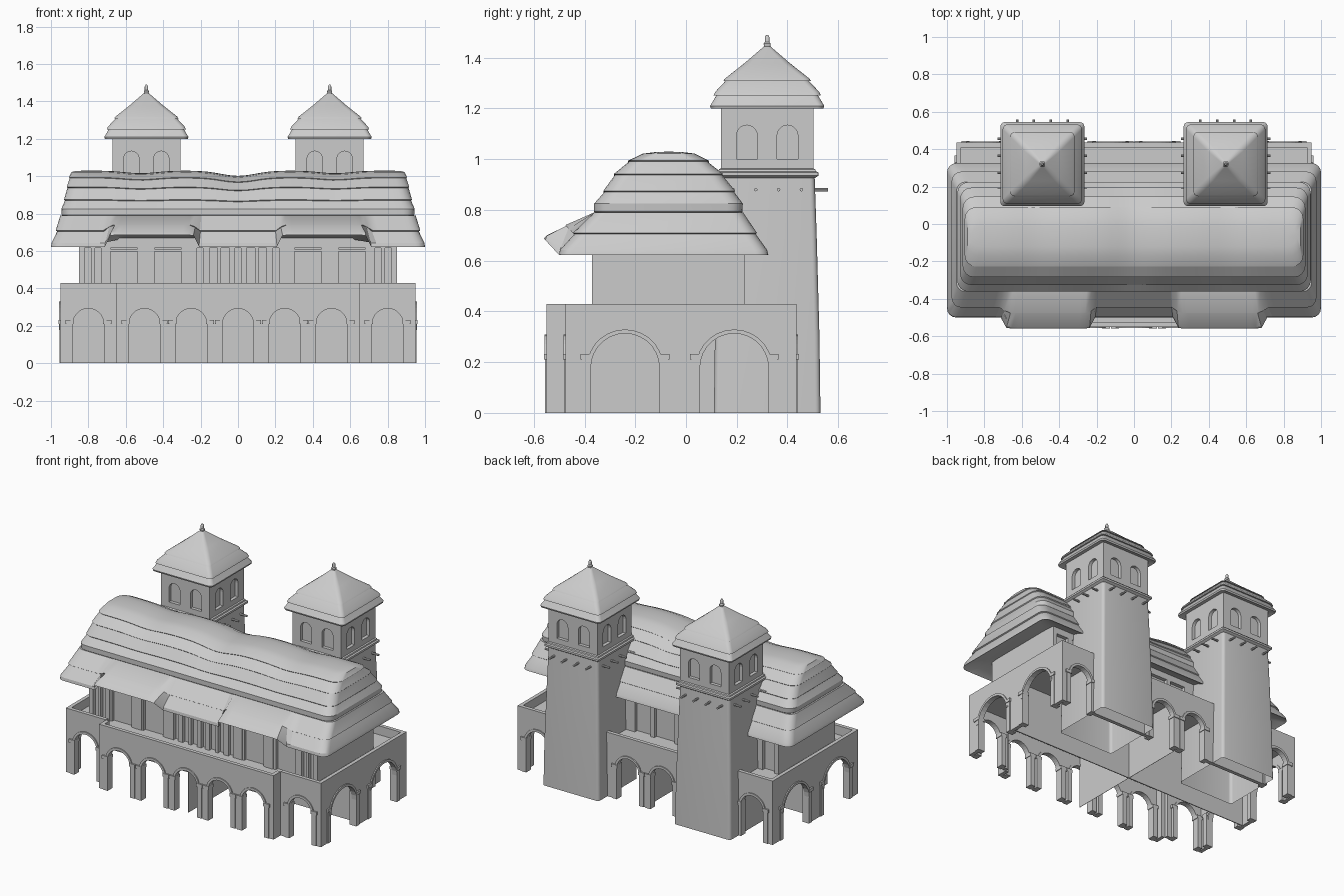
import bpy, bmesh, math
from mathutils import Vector

if "Cube" in bpy.data.objects:
    bpy.data.objects.remove(bpy.data.objects["Cube"])

def finish(bm, name, smooth=None):
    bmesh.ops.recalc_face_normals(bm, faces=bm.faces[:])
    me = bpy.data.meshes.new(name)
    bm.to_mesh(me)
    bm.free()
    ob = bpy.data.objects.new(name, me)
    bpy.context.collection.objects.link(ob)
    if smooth:
        bpy.ops.object.select_all(action='DESELECT')
        ob.select_set(True)
        bpy.context.view_layer.objects.active = ob
        bpy.ops.object.shade_smooth_by_angle(angle=math.radians(smooth))
    return ob

def prism(bm, pts, origin, u, n, a, b):
    """Extrude a (u, z) outline along n from a to b."""
    o, u, n = Vector(origin), Vector(u), Vector(n)
    rings = [[bm.verts.new(o + u * p + n * d + Vector((0, 0, z))) for p, z in pts] for d in (a, b)]
    bm.faces.new(rings[0])
    bm.faces.new(rings[1])
    k = len(pts)
    for i in range(k):
        j = (i + 1) % k
        bm.faces.new((rings[0][i], rings[0][j], rings[1][j], rings[1][i]))

def box(bm, x0, x1, y0, y1, z0, z1):
    prism(bm, [(x0, z0), (x1, z0), (x1, z1), (x0, z1)], (0, 0, 0), (1, 0, 0), (0, 1, 0), y0, y1)

def arc(c, z, r, n=14):
    """Half circle from left to right."""
    return [(c - r * math.cos(math.pi * i / n), z + r * math.sin(math.pi * i / n)) for i in range(n + 1)]

def ring(hx, y0, y1, z, r, nx):
    """Rounded rectangle in plan, long sides cut into nx pieces."""
    cy, hy = (y0 + y1) / 2, (y1 - y0) / 2
    r = min(r, hy * .9, hx * .9)
    pts = []
    for q, (sx, sy) in enumerate([(1, 1), (-1, 1), (-1, -1), (1, -1)]):
        for i in range(5):
            t = math.pi / 2 * (q + i / 4)
            pts.append((sx * (hx - r) + r * math.cos(t), cy + sy * (hy - r) + r * math.sin(t), z))
        if q in (0, 2):
            for i in range(1, nx):
                pts.append((sx * (hx - r) * (1 - 2 * i / nx), cy + sy * hy, z))
    return pts

def loft(name, rings, r=.03, nx=1, x=0, move=None, bottom=True, ridge=False, smooth=28):
    bm = bmesh.new()
    loops = []
    for args in rings:
        pts = [Vector(p) for p in ring(*args, r, nx)]
        loops.append([bm.verts.new(p + Vector((x, 0, 0)) + (move(p) if move else Vector())) for p in pts])
    k = len(loops[0])
    for a, b in zip(loops, loops[1:]):
        for i in range(k):
            j = (i + 1) % k
            bm.faces.new((a[i], a[j], b[j], b[i]))
    if bottom:
        bm.faces.new(loops[0])
    if ridge:   # close the top along a ridge line
        bmesh.ops.remove_doubles(bm, verts=loops[-1], dist=.003)
    else:
        bm.faces.new(loops[-1])
    return finish(bm, name, smooth)

def arcade(name, u0, u1, arches, r, spring, origin, u, n):
    """Wall with arched openings, raised arch bands, pilasters and imposts."""
    h, bm = .43, bmesh.new()
    pts = [(u0, 0)]
    for c in arches:
        pts += [(c - r, 0)] + arc(c, spring, r) + [(c + r, 0)]
    prism(bm, pts + [(u1, 0), (u1, h), (u0, h)], origin, u, n, -.025, 0)
    for c in arches:
        prism(bm, arc(c, spring, r + .016) + arc(c, spring, r)[::-1], origin, u, n, -.03, .007)
        for s in (-1, 1):
            def bar(a, b, z0, z1, d):
                p, q = sorted((c + s * a, c + s * b))
                prism(bm, [(p, z0), (q, z0), (q, z1), (p, z1)], origin, u, n, -.045, d)
            bar(r, r + .034, 0, .21, .005)
            bar(r - .004, r + .04, .21, .232, .01)
    return finish(bm, name)

X, Y = (1, 0, 0), (0, 1, 0)

# Ground floor arcades
arcade("front_arcade", -.65, .65, [-.5, -.25, 0, .25, .5], .083, .21, (0, -.55, 0), X, (0, -1, 0))
arcade("back_arcade", -.95, .95, [-.8, -.125, .125, .8], .083, .21, (0, .435, 0), X, Y)
for s, side in ((-1, "left"), (1, "right")):
    lo, hi = sorted((s * .65, s * .95))
    arcade(side + "_corner_arcade", lo, hi, [s * .8], .083, .21, (0, -.475, 0), X, (0, -1, 0))
    arcade(side + "_side_arcade", -.475, .435, [-.24, .19], .135, .178, (s * .95, 0, 0), Y, (s, 0, 0))
    bm = bmesh.new()
    lo, hi = sorted((s * .65, s * .625))
    box(bm, lo, hi, -.55, -.475, 0, .43)
    finish(bm, side + "_return_wall")

# Terrace floor and inner cross walls
bm = bmesh.new()
box(bm, -.94, .94, -.47, .425, .355, .37)
box(bm, -.64, .64, -.54, -.47, .355, .37)
finish(bm, "terrace_floor")
bm = bmesh.new()
box(bm, -.93, .93, -.053, -.047, 0, .355)
box(bm, -.001, .001, -.53, .42, 0, .355)
finish(bm, "inner_cross_walls")

# Upper floor with posts and framed windows
bm = bmesh.new()
box(bm, -.85, .85, -.345, .205, .36, .7)
for s in (-1, 1):
    box(bm, min(s * .835, s * .85), max(s * .835, s * .85), -.37, .23, .36, .68)
finish(bm, "upper_floor_walls")
bm = bmesh.new()
front_posts = ((.835, .03), (.775, .02), (.715, .035), (.49, .06), (.255, .07), (.17, .035), (.1, .02), (.03, .03))
back_posts = ((.835, .03), (.715, .035), (.49, .06), (.255, .07), (.09, .03))
for y0, y1, posts in ((-.37, -.34, front_posts), (.2, .23, back_posts)):
    box(bm, -.85, .85, y0, y1, .615, .69)
    for s in (-1, 1):
        for c, w in posts:
            box(bm, s * c - w / 2, s * c + w / 2, y0, y1, .36, .63)
        for c in (.61, .375):
            for e in (-.08, .08):
                box(bm, s * c + e - .008, s * c + e + .008, y0 + .004, y1 - .004, .36, .615)
            box(bm, s * c - .08, s * c + .08, y0 + .004, y1 - .004, .597, .61)
finish(bm, "upper_floor_posts")

# Lower roof tier, its front edge lifted over the two window groups
def lift(p):
    if p.y > -.35:
        return Vector()
    f = max(0, min(1, (.25 - abs(abs(p.x) - .46)) / .03))
    t = max(0, (.79 - p.z) / .168)
    return Vector((0, -.06 * f * t, .065 * f * t))

loft("lower_roof", [(.85, -.345, .205, .665), (.96, -.46, .28, .645), (1.0, -.5, .325, .622), (.997, -.497, .32, .642),
     (.967, -.44, .275, .705), (.975, -.446, .28, .709), (.95, -.362, .225, .79)], r=.05, nx=64, move=lift)

# Upper roof tier with a gently sagging ridge
def sag(p):
    k = max(0, min(1, (p.z - .82) / .2))
    return Vector((0, 0, k * (-.028 * math.exp(-(p.x / .13) ** 2) - .014 * math.exp(-((abs(p.x) - .52) / .12) ** 2))))

loft("upper_roof", [(.93, -.35, .21, .78), (.942, -.362, .222, .793), (.945, -.362, .224, .825), (.925, -.322, .19, .87),
     (.93, -.326, .194, .875), (.912, -.28, .142, .938), (.916, -.284, .146, .942), (.9, -.225, .085, .99),
     (.905, -.228, .09, .994), (.89, -.17, .035, 1.022), (.87, -.12, -.015, 1.028), (.82, -.0683, -.0667, 1.03)],
     r=.06, nx=40, move=sag, ridge=True)

# Two towers
for s, side in ((-1, "left"), (1, "right")):
    cx, cy = s * .49, .32
    sq = lambda prof: [(h, cy - h, cy + h, z) for h, z in prof]
    loft(side + "_tower_shaft", sq([(.21, 0), (.206, .3), (.195, .7), (.187, .935)]), r=.02, x=cx, bottom=False)
    loft(side + "_tower_ledge", sq([(.187, .925), (.202, .935), (.202, .948), (.192, .952), (.19, .96), (.18, .965)]), r=.004, x=cx)
    bm = bmesh.new()
    box(bm, cx - .182, cx + .182, cy - .182, cy + .182, .95, 1.22)
    belfry = finish(bm, side + "_belfry")
    cut, pegs = bmesh.new(), bmesh.new()
    peg = [(.007 * math.cos(i * math.pi / 4), .88 + .007 * math.sin(i * math.pi / 4)) for i in range(8)]
    for u, n in ((X, Y), (X, (0, -1, 0)), (Y, X), (Y, (-1, 0, 0))):
        for e in (-.08, .08):
            prism(cut, [(e - .041, 1.0)] + arc(e, 1.093, .041, 10) + [(e + .041, 1.0)], (cx, cy, 0), u, n, .16, .21)
        for e in (-.135, -.045, .045, .135):
            prism(pegs, [(p + e, z) for p, z in peg], (cx, cy, 0), u, n, .17, .24)
    finish(pegs, side + "_tower_pegs")
    cutter = finish(cut, side + "_window_cutter")
    cutter.hide_render = True
    cutter.hide_viewport = True
    mod = belfry.modifiers.new("windows", 'BOOLEAN')
    mod.object, mod.solver = cutter, 'EXACT'
    loft(side + "_tower_roof", sq([(.18, 1.215), (.222, 1.2), (.225, 1.21), (.2, 1.252), (.212, 1.25), (.205, 1.265),
         (.163, 1.31), (.172, 1.309), (.166, 1.318), (.09, 1.378), (.012, 1.445)]), r=.025, x=cx)
    loft(side + "_finial", sq([(.011, 1.435), (.014, 1.455), (.009, 1.462), (.009, 1.48), (.004, 1.49)]), r=.006, x=cx)
